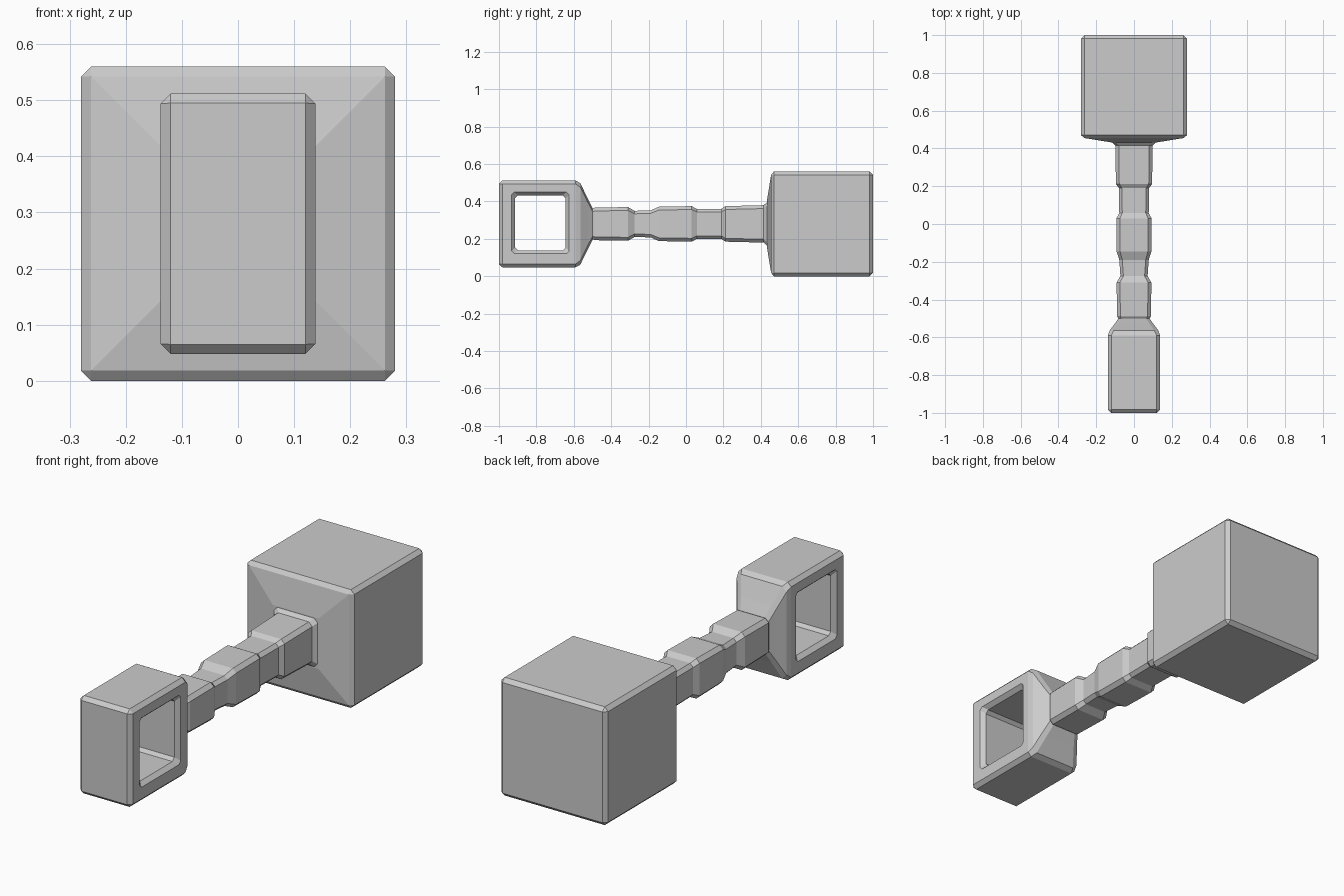
import bpy, bmesh

if "Cube" in bpy.data.objects:
    bpy.data.objects.remove(bpy.data.objects["Cube"])

ZC = 0.28  # height of the long axis


def section(w, h, c):
    """Rectangle with cut corners, half sizes w and h, counter-clockwise."""
    return [(w, -h + c), (w, h - c), (w - c, h), (-w + c, h),
            (-w, h - c), (-w, -h + c), (-w + c, -h), (w - c, -h)]


def loft(name, stations, axis='Y', centre=(0, 0, ZC)):
    """Skin cut-corner rectangles (position, half width, half height, cut)."""
    bm = bmesh.new()
    rings = []
    for p, w, h, c in stations:
        ring = []
        for a, b in section(w, h, c):
            co = (a, p, b) if axis == 'Y' else (p, a, b)
            ring.append(bm.verts.new([u + v for u, v in zip(co, centre)]))
        rings.append(ring)
    for r, s in zip(rings, rings[1:]):
        for i in range(8):
            j = (i + 1) % 8
            bm.faces.new((r[i], r[j], s[j], s[i]))
    bm.faces.new(rings[0])
    bm.faces.new(rings[-1])
    bmesh.ops.remove_doubles(bm, verts=bm.verts, dist=0.0001)
    bmesh.ops.recalc_face_normals(bm, faces=bm.faces)
    me = bpy.data.meshes.new(name)
    bm.to_mesh(me)
    bm.free()
    ob = bpy.data.objects.new(name, me)
    bpy.context.collection.objects.link(ob)
    return ob


# Square head with bevelled edges and a shallow raised front
loft("head", [
    (0.432, 0.12, 0.12, 0.0),
    (0.455, 0.262, 0.262, 0.0),
    (0.470, 0.28, 0.28, 0.018),
    (0.982, 0.28, 0.28, 0.018),
    (1.0, 0.262, 0.262, 0.0),
])

# Stepped grip, flaring into the head
loft("handle", [
    (-0.515, 0.075, 0.075, 0.015),
    (-0.488, 0.09, 0.087, 0.018),
    (-0.31, 0.092, 0.09, 0.018),
    (-0.275, 0.072, 0.070, 0.016),
    (-0.19, 0.078, 0.072, 0.016),
    (-0.145, 0.092, 0.092, 0.018),
    (0.03, 0.093, 0.095, 0.018),
    (0.058, 0.078, 0.08, 0.016),
    (0.19, 0.080, 0.081, 0.016),
    (0.212, 0.096, 0.095, 0.018),
    (0.415, 0.098, 0.1, 0.018),
    (0.44, 0.122, 0.122, 0.018),
])

# Pommel block, tapering to the grip
pommel = loft("pommel", [
    (-1.0, 0.12, 0.215, 0.0),
    (-0.982, 0.138, 0.232, 0.018),
    (-0.59, 0.138, 0.232, 0.018),
    (-0.565, 0.13, 0.218, 0.022),
    (-0.525, 0.10, 0.135, 0.02),
    (-0.497, 0.08, 0.08, 0.018),
])

# Window through the pommel with bevelled rims
cutter = loft("window_cutter", [
    (-0.158, 0.172, 0.182, 0.012),
    (-0.118, 0.135, 0.147, 0.015),
    (0.118, 0.135, 0.147, 0.015),
    (0.158, 0.172, 0.182, 0.012),
], axis='X', centre=(0, -0.779, 0.286))
cutter.hide_render = True
cutter.hide_viewport = True
cut = pommel.modifiers.new("window", 'BOOLEAN')
cut.operation = 'DIFFERENCE'
cut.solver = 'EXACT'
cut.object = cutter
